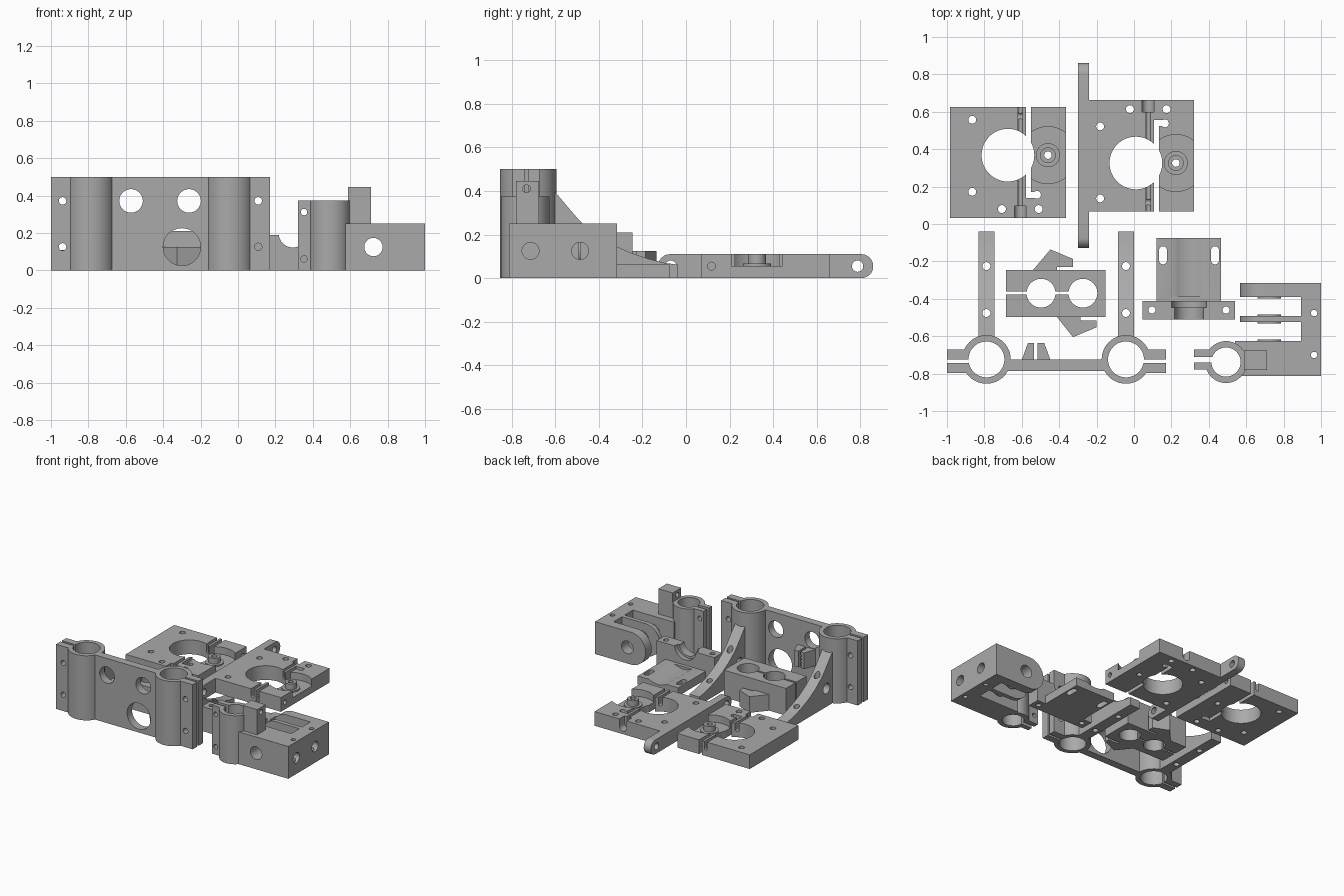
import bpy, bmesh, math

grey = bpy.data.materials.new("plain grey")
grey.diffuse_color = (0.40, 0.40, 0.40, 1)

MAP = {'z': lambda u, v, w: (u, v, w),
       'y': lambda u, v, w: (u, w, v),
       'x': lambda u, v, w: (w, u, v)}


def prism(pts, a, b, axis='z'):
    """Extrude a 2D outline from a to b along an axis."""
    bm = bmesh.new()
    f = MAP[axis]
    lo = [bm.verts.new(f(u, v, a)) for u, v in pts]
    hi = [bm.verts.new(f(u, v, b)) for u, v in pts]
    n = len(pts)
    bm.faces.new(lo)
    bm.faces.new(hi)
    for i in range(n):
        j = (i + 1) % n
        bm.faces.new((lo[i], lo[j], hi[j], hi[i]))
    bmesh.ops.recalc_face_normals(bm, faces=bm.faces)
    me = bpy.data.meshes.new("part")
    bm.to_mesh(me)
    bm.free()
    ob = bpy.data.objects.new("part", me)
    bpy.context.collection.objects.link(ob)
    return ob


def arc(u, v, r, a0=0, a1=360, n=48):
    full = a1 - a0 == 360
    return [(u + r * math.cos(math.radians(a0 + (a1 - a0) * i / n)),
             v + r * math.sin(math.radians(a0 + (a1 - a0) * i / n)))
            for i in range(n if full else n + 1)]


def cyl(u, v, r, a, b, axis='z'):
    return prism(arc(u, v, r), a, b, axis)


def box(x0, x1, y0, y1, z0, z1):
    return prism([(x0, y0), (x1, y0), (x1, y1), (x0, y1)], z0, z1)


def build(name, solids, cuts=(), adds=()):
    """Union the solids, subtract the cuts, union the late additions."""
    base = solids[0]
    base.name = base.data.name = name
    bpy.context.view_layer.objects.active = base
    jobs = ([(s, 'UNION') for s in solids[1:]] + [(c, 'DIFFERENCE') for c in cuts]
            + [(a, 'UNION') for a in adds])
    for tool, op in jobs:
        m = base.modifiers.new("bool", 'BOOLEAN')
        m.operation, m.solver, m.object = op, 'EXACT', tool
        bpy.ops.object.modifier_apply(modifier=m.name)
        bpy.data.objects.remove(tool)
    base.data.materials.clear()
    base.data.materials.append(grey)
    bpy.ops.object.select_all(action='DESELECT')
    base.select_set(True)
    bpy.ops.object.shade_smooth_by_angle(angle=math.radians(30))
    return base


# Drive plates: (hx, hy) is the big hole centre, s mirrors in y
T = 0.11


def drive_plate(name, hx, hy, s, extra=(), extra_cuts=()):
    def bx(x0, x1, y0, y1, z0, z1):
        ya, yb = sorted((hy + s * y0, hy + s * y1))
        return box(hx + x0, hx + x1, ya, yb, z0, z1)

    cuts = [cyl(hx, hy, 0.141, -1, 1),
            bx(0.097, 0.124, 0, 0.4, -1, 1),                # upper slit
            bx(0.097, 0.124, -0.23, 0, -1, 1),              # lower slit
            bx(0.10, 0.17, -0.23, -0.198, -1, 1),           # hinge relief
            cyl(hx + 0.155, hy - s * 0.212, 0.021, -1, 1),
            bx(0.054, 0.078, -0.4, 0.4, 0.055, 1),          # feed groove
            cyl(hx + 0.066, 0.055, 0.012, hy - 0.5, hy + 0.5, 'y'),
            bx(0.034, 0.097, -0.4, -0.272, 0.055, 1),       # fitting pocket
            cyl(hx + 0.0655, 0.055, 0.0315, *sorted((hy - s * 0.272, hy - s * 0.4)), 'y'),
            cyl(hy + s * 0.209, 0.055, 0.018, hx - 0.02, hx + 0.5, 'x'),
            prism([(hx + 0.124, hy - 0.16), (hx + 0.4, hy - 0.16),
                   (hx + 0.4, hy + 0.16), (hx + 0.124, hy + 0.16)], 2, 3)]
    # Round idler pocket, limited to the swinging side
    a = math.degrees(math.acos(-0.09 / 0.152))
    cuts.append(prism(arc(hx + 0.214, hy, 0.152, -a, a), 0.055, 0.2))
    for x, y in ((-0.191, 0.189), (-0.191, -0.196), (-0.032, -0.288), (0.164, -0.288)):
        cuts.append(cyl(hx + x, hy + s * y, 0.021, -1, 1))
    cuts += extra_cuts
    c = (hx + 0.214, hy)
    cuts2 = [cyl(*c, 0.064, 0.04, 0.066), cyl(*c, 0.042, 0.05, T)]
    plate = build(name, [bx(-0.31, 0.31, -0.336, 0.258, 0, T), *extra], cuts, cuts2)
    return build(name, [plate], [cyl(*c, 0.02, -1, 1)])


drive_plate("left_drive_plate", -0.674, 0.368, 1)
bar = prism(arc(0.805, 0.055, 0.055, -90, 90, 16) + arc(-0.073, 0.055, 0.055, 90, 270, 16),
            -0.30, -0.24, 'x')
drive_plate("right_drive_plate", 0.01, 0.326, -1, [bar],
            [cyl(y, 0.055, 0.026, -0.5, -0.2, 'x') for y in (0.788, -0.07)])

# Carriage: rod clamps, panel, curved braces and belt grip
RODS = (-0.789, -0.043)
CY = -0.724
solids = [box(-0.75, -0.08, -0.785, -0.725, 0, 0.5)]
cuts = []
brace = [(-0.72, 0), (-0.72, 0.5), (-0.66, 0.5), (-0.608, 0.404), (-0.511, 0.289),
         (-0.475, 0.25), (-0.4, 0.192), (-0.33, 0.15), (-0.25, 0.115), (-0.17, 0.088),
         (-0.1, 0.07), (-0.04, 0.062), (-0.04, 0)]
for x, side in zip(RODS, (-1, 1)):
    end = -1.0 if side < 0 else 0.17
    x0, x1 = sorted((x, end))
    solids += [cyl(x, CY, 0.13, 0, 0.5), box(x0, x1, -0.797, -0.672, 0, 0.5),
               prism(brace, x - 0.043, x + 0.043, 'x')]
    cuts += [cyl(x, CY, 0.096, -1, 1),
             box(min(x, end * 1.2), max(x, end * 1.2), -0.742, -0.724, -1, 1),
             cyl(-0.53, 0.14, 0.04, x - 0.1, x + 0.1, 'x')]
    cuts += [cyl(x, y, 0.021, -1, 1) for y in (-0.225, -0.476)]
    cuts += [cyl(end - side * 0.062, z, 0.02, -1, -0.6, 'y') for z in (0.126, 0.372)]
cuts += [cyl(x, z, r, -1, -0.6, 'y') for x, z, r in
         ((-0.572, 0.372, 0.063), (-0.262, 0.372, 0.063), (-0.30, 0.126, 0.10))]
solids.append(prism([(-0.605, -0.74), (-0.567, -0.636), (-0.445 - 0.035, -0.636), (-0.442, -0.74)],
                    0.18, 0.305))
cuts.append(box(-0.534, -0.516, -0.724, -0.6, 0.1, 0.4))
cuts += [box(-0.545, -0.52, -0.724, -0.6, 0.19 + 0.026 * i, 0.203 + 0.026 * i) for i in range(4)]
build("rod_carriage", solids, cuts)

# Twin rod bushing block with hooks
hook_back = [(-0.54, -0.26), (-0.54, -0.246), (-0.447, -0.136), (-0.326, -0.187),
             (-0.326, -0.23), (-0.412, -0.23), (-0.412, -0.26)]
hook_front = [(-0.412, -0.48), (-0.412, -0.497), (-0.326, -0.605), (-0.2, -0.552),
              (-0.2, -0.517), (-0.285, -0.517), (-0.285, -0.48)]
build("twin_bushing_block",
      [box(-0.684, -0.152, -0.497, -0.246, 0, 0.21),
       prism(hook_back, 0, 0.125), prism(hook_front, 0, 0.125)],
      [cyl(-0.497, -0.37, 0.077, -1, 1), cyl(-0.273, -0.37, 0.077, -1, 1),
       box(-0.8, -0.5, -0.377, -0.362, -1, 1), box(-0.5, -0.27, -0.377, -0.362, -1, 1)])

# Cradle plate with slots and notched cross bar
cuts = [cyl(0.294, 0.2, 0.077, -0.6, -0.43, 'y'), cyl(0.294, 0.2, 0.094, -0.446, -0.40, 'y'),
        cyl(0.294, 0.2, 0.155, -0.385, 0, 'y')]
for s in (-1, 1):
    x = 0.294 + s * 0.139
    cuts.append(prism(arc(x, -0.14, 0.021, 0, 180, 16) + arc(x, -0.195, 0.021, 180, 360, 16), -1, 1))
    cuts.append(cyl(0.294 + s * 0.198, -0.46, 0.019, -1, 1))
build("sensor_cradle",
      [box(0.12, 0.466, -0.45, -0.075, 0, 0.065), box(0.046, 0.54, -0.51, -0.412, 0, 0.19)], cuts)

# Pulley bracket with forked arms, rod clamp and stop block
H = 0.25
fork = arc(0.692, 0.125, 0.125, 90, 270, 24) + [(0.95, 0), (0.95, H)]
solids = [box(0.893, 1.0, -0.813, -0.316, 0, H),
          prism(fork, -0.39, -0.316, 'y'), prism(fork, -0.525, -0.492, 'y'),
          box(0.54, 0.95, -0.813, -0.626, 0, H),
          cyl(0.724, 0.125, 0.063, -0.398, -0.38, 'y'),
          cyl(0.724, 0.125, 0.063, -0.533, -0.484, 'y'),
          cyl(0.724, 0.125, 0.063, -0.64, -0.618, 'y'),
          cyl(0.492, -0.738, 0.112, 0, 0.375),
          box(0.32, 0.492, -0.777, -0.672, 0, 0.375),
          box(0.587, 0.71, -0.78, -0.676, 0.1, 0.445),
          box(0.55, 0.62, -0.78, -0.676, 0.1, 0.375)]
cuts = [cyl(0.492, -0.738, 0.078, -1, 1), box(0.2, 0.492, -0.74, -0.712, -1, 1),
        cyl(0.724, 0.125, 0.049, -1, 0, 'y'),
        cyl(-0.732, 0.41, 0.018, 0.5, 0.8, 'x')]
cuts += [cyl(0.353, z, 0.017, -1, -0.6, 'y') for z in (0.062, 0.312)]
cuts += [cyl(y, 0.125, 0.039, 0.88, 1.1, 'x') for y in (-0.714, -0.486)]
cuts += [cyl(0.963, y, 0.017, -1, 1) for y in (-0.476, -0.70)]
build("pulley_bracket", solids, cuts)
